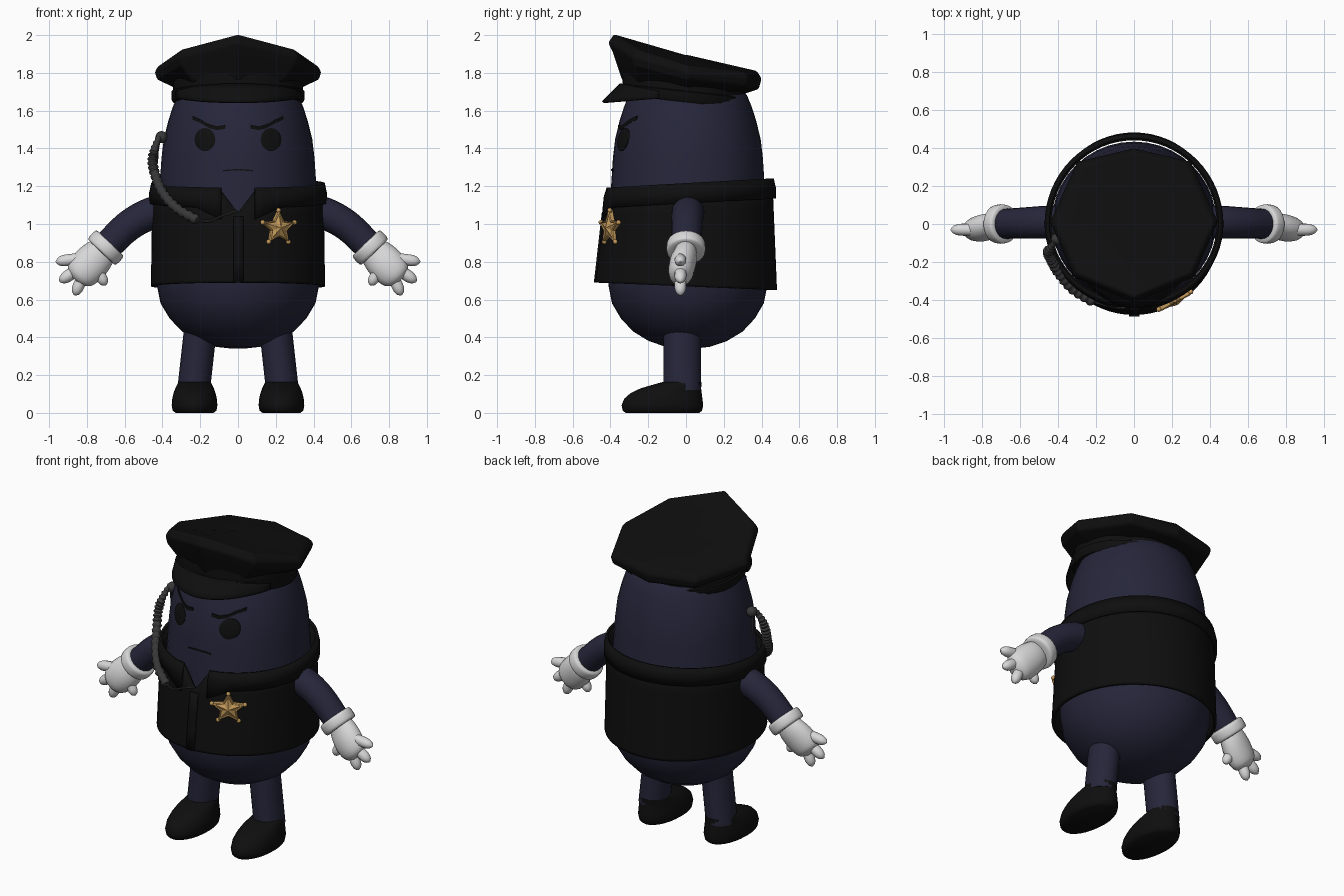
import bpy, bmesh, math
from mathutils import Vector

if "Cube" in bpy.data.objects:
    bpy.data.objects.remove(bpy.data.objects["Cube"])

def material(name, rgb):
    m = bpy.data.materials.new(name)
    m.diffuse_color = (*rgb, 1)
    m.use_nodes = True
    m.node_tree.nodes["Principled BSDF"].inputs["Base Color"].default_value = m.diffuse_color
    return m

NAVY = material("navy", (0.019, 0.019, 0.043))
BLACK = material("black", (0.0045, 0.0045, 0.0045))
WHITE = material("white", (0.68, 0.68, 0.68))
GOLD = material("gold", (0.55, 0.32, 0.10))
GREY = material("dark grey", (0.04, 0.04, 0.04))

def loft(name, rings, mat, closed=True, caps=True, thick=0, bevel=0, angle=40):
    """Skin a list of equal-length point rings."""
    bm = bmesh.new()
    rows = [[bm.verts.new(p) for p in r] for r in rings]
    n = len(rows[0])
    for a, b in zip(rows, rows[1:]):
        for i in range(n if closed else n - 1):
            j = (i + 1) % n
            bm.faces.new((a[i], a[j], b[j], b[i]))
    if closed and caps:
        bm.faces.new(rows[0])
        bm.faces.new(rows[-1])
    bmesh.ops.remove_doubles(bm, verts=bm.verts, dist=1e-5)
    bmesh.ops.recalc_face_normals(bm, faces=bm.faces)
    me = bpy.data.meshes.new(name)
    bm.to_mesh(me)
    bm.free()
    me.materials.append(mat)
    ob = bpy.data.objects.new(name, me)
    bpy.context.collection.objects.link(ob)
    if thick:
        mod = ob.modifiers.new("thickness", 'SOLIDIFY')
        mod.thickness, mod.offset = thick, 0
    if bevel:
        mod = ob.modifiers.new("soft edges", 'BEVEL')
        mod.width, mod.segments = bevel, 3
    bpy.ops.object.select_all(action='DESELECT')
    bpy.context.view_layer.objects.active = ob
    ob.select_set(True)
    bpy.ops.object.shade_smooth_by_angle(angle=math.radians(angle))
    return ob

def ellipse(cx, cy, z, rx, ry, n=32):
    return [(cx + rx * math.sin(k * math.tau / n), cy - ry * math.cos(k * math.tau / n), z)
            for k in range(n)]

def smooth_path(pts, steps):
    """Catmull-Rom samples through the points."""
    p = [Vector(q) for q in pts]
    p = [2 * p[0] - p[1]] + p + [2 * p[-1] - p[-2]]
    out = []
    for a, b, c, d in zip(p, p[1:], p[2:], p[3:]):
        for k in range(steps):
            t = k / steps
            out.append(0.5 * (2 * b + (c - a) * t + (2 * a - 5 * b + 4 * c - d) * t * t
                              + (3 * b - a - 3 * c + d) * t ** 3))
    return out + [p[-2]]

def tube(name, pts, radius, mat, n=16, wide=1.0, steps=4, angle=40):
    """Tube along a path; radius is a function of 0..1; wide stretches it along y."""
    path = smooth_path(pts, steps)
    rings = []
    for i, c in enumerate(path):
        t = (path[min(i + 1, len(path) - 1)] - path[max(i - 1, 0)]).normalized()
        u = (Vector((0, 1, 0)) - t * t.y).normalized()
        v = t.cross(u)
        r = radius(i / (len(path) - 1))
        rings.append([c + u * r * wide * math.cos(k * math.tau / n) + v * r * math.sin(k * math.tau / n)
                      for k in range(n)])
    return loft(name, rings, mat, angle=angle)

# egg body
PROFILE = [(0.34, 0.03), (0.35, 0.12), (0.38, 0.21), (0.43, 0.295), (0.5, 0.362), (0.58, 0.41),
           (0.68, 0.43), (0.85, 0.432), (1.05, 0.425), (1.2, 0.415), (1.35, 0.405), (1.45, 0.393),
           (1.55, 0.368), (1.62, 0.345), (1.68, 0.32), (1.74, 0.26), (1.79, 0.12)]
loft("body", [ellipse(0, 0.01, z, r, r * 0.98, 40) for z, r in PROFILE], NAVY)

def face_y(x, z):
    for (z0, r0), (z1, r1) in zip(PROFILE, PROFILE[1:]):
        if z0 <= z <= z1:
            r = r0 + (r1 - r0) * (z - z0) / (z1 - z0)
            return 0.01 - 0.98 * math.sqrt(r * r - x * x)

def face_strip(name, line, width, mat):
    rings = []
    for x, z in line:
        rings.append([(x, face_y(x, z) - d, z + h * width / 2)
                      for h, d in ((-1, -.004), (-1, .005), (1, .005), (1, -.004))])
    loft(name, rings, mat, angle=30)

# eyes, brows, mouth
for s in (-1, 1):
    rings = []
    for f, d in ((1, -0.005), (1, 0.004), (0.85, 0.008), (0.5, 0.008), (0.05, 0.008)):
        ring = []
        for k in range(24):
            a = k * math.tau / 24
            x, z = s * 0.175 + 0.055 * f * math.cos(a), 1.447 + 0.061 * f * math.sin(a)
            ring.append((x, face_y(x, z) - d, z))
        rings.append(ring)
    loft("eye", rings, BLACK)
    face_strip("brow", [(s * x, z) for x, z in ((.24, 1.562), (.20, 1.545), (.15, 1.517),
                                                (.11, 1.507), (.065, 1.515))], 0.02, BLACK)
face_strip("mouth", [(x / 100, 1.287 - 0.9 * (x / 100) ** 2) for x in range(-8, 9, 2)], 0.007, BLACK)

# vest shell, with a pointed neck opening at the front
N = 64
def vest_point(k, z, out=0.0):
    a = k * math.tau / N
    t = (z - 0.67) / 0.53
    front = 0.472 - 0.06 * t
    back = 0.472 - 0.022 * t
    c = math.cos(a)
    return ((0.452 - 0.008 * t + out) * math.sin(a), -((front if c > 0 else back) + out) * c, z)

def vest_top(k):
    k = min(k % N, N - k % N)
    if k < 2:
        return 1.06 + 0.055 * k
    return 1.195 - 0.025 * math.cos(k * math.tau / N)

def vest_bottom(k):
    return 0.67 + 0.02 * math.cos(k * math.tau / N)

rings = [[vest_point(k, vest_bottom(k) + f * (vest_top(k) - vest_bottom(k))) for k in range(N)]
         for f in (0, 0.03, 0.25, 0.5, 0.75, 1)]
loft("vest", rings, BLACK, caps=False, thick=0.018)

# turned collar with lapel points
span = range(2, N - 1)
def collar_low(k):
    m = min(k, N - k)
    return vest_top(k) - 0.085 - (0.06 * (5 - m) / 3 if m < 5 else 0)
loft("collar", [[vest_point(k, collar_low(k), 0.016) for k in span],
                [vest_point(k, vest_top(k) - 0.03, 0.018) for k in span],
                [vest_point(k, vest_top(k) + 0.02, 0.008) for k in span]],
     BLACK, closed=False, thick=0.016)
# front closing strip
loft("placket", [[(x, vest_point(0, z)[1] - 0.012, z) for x in (-0.025, 0.03)]
                 for z in (0.69, 0.8, 0.92, 1.04)], BLACK, closed=False, thick=0.012)

# cap: eight-sided crown, sloped band, visor
def octagon(front, fd, side, bd, back):
    half = [(0, *front), fd, (side[0], side[1], side[2]), bd]
    return half + [(0, *back)] + [(-x, y, z) for x, y, z in half[:0:-1]]

crown = [octagon((-.34, 1.76), (.24, -.25, 1.75), (.345, 0, 1.725), (.23, .23, 1.70), (.31, 1.69)),
         octagon((-.39, 1.91), (.30, -.28, 1.84), (.43, .01, 1.765), (.29, .32, 1.73), (.385, 1.715)),
         octagon((-.415, 1.96), (.315, -.28, 1.885), (.445, .01, 1.805), (.30, .33, 1.775), (.40, 1.77)),
         octagon((-.385, 2.005), (.30, -.26, 1.925), (.42, .01, 1.84), (.28, .31, 1.805), (.375, 1.81)),
         [(0, 0, 1.895)] * 8]
bm_crown = crown[:-1] + [[(0.02 * p[0], 0.02 * p[1], 1.895) for p in crown[3]]]
loft("cap_crown", bm_crown, BLACK, bevel=0.012, angle=25)

def band_ring(base, grow=0.0):
    return [(x, y, base - 0.11 * y) for x, y, _ in ellipse(0, -0.012, 0, 0.345 + grow, 0.325 + grow, 40)]
loft("cap_band", [band_ring(1.645), band_ring(1.66, .008), band_ring(1.70, .008), band_ring(1.705),
                  band_ring(1.76)], BLACK)

visor = []
for f in (0, 0.35, 0.7, 1):
    row = []
    for k in range(-10, 11):
        a = math.radians(6.7 * k)
        c = math.cos(a * 1.3)
        row.append((0.352 * math.sin(a), -0.012 - 0.332 * math.cos(a) - f * 0.095 * max(c, 0),
                    1.70 + 0.04 * c - f * (0.035 + 0.06 * c)))
    visor.append(row)
loft("cap_visor", visor, BLACK, closed=False, thick=0.014)

def round_end(r):
    return lambda t: r * (1 if t < 0.6 else max(0.12, math.sqrt(1 - ((t - 0.6) / 0.4) ** 2)))

for s in (-1, 1):
    # legs and shoes
    loft("leg", [ellipse(s * x, -0.02, z, 0.087, 0.1, 20) for x, z in ((.235, .12), (.215, .3), (.195, .48))],
         NAVY)
    shoe = [(0, -.125, .10, .195), (.012, -.125, .116, .21), (.04, -.125, .121, .216),
            (.075, -.12, .118, .207), (.105, -.105, .111, .188), (.13, -.08, .102, .16),
            (.15, -.045, .092, .127), (.163, -.022, .086, .103)]
    loft("shoe", [ellipse(s * 0.23, y, z, rx, ry, 28) for z, y, rx, ry in shoe], BLACK, angle=50)

    # arms
    tube("arm", [(s * .34, .01, 1.075), (s * .46, .01, 1.055), (s * .58, .005, .99), (s * .70, 0, .875)],
         lambda t: 0.09 - 0.012 * t, NAVY, n=20)

    # glove: rolled cuff, palm, three fingers and thumb
    w, d = Vector((s * 0.70, 0, 0.875)), Vector((s * 0.69, 0, -0.72))
    tube("glove_cuff", [w - d * .035, w - d * .028, w, w + d * .028, w + d * .035],
         lambda t: 0.078 + 0.026 * math.sqrt(max(0, 1 - (2 * t - 1) ** 2)), WHITE, n=24, steps=2)
    tube("palm", [w, w + d * .06 + Vector((0, -.005, 0)), w + d * .13 + Vector((0, -.02, 0)),
                  w + d * .20 + Vector((0, -.03, 0)), w + d * .235 + Vector((0, -.03, 0))],
         lambda t: 0.072 + 0.03 * math.sin(t * 2.6) - 0.05 * t ** 4, WHITE, wide=0.72)
    digits = (("finger", (.80, .82), (.89, .81), (.965, .80), .031),
              ("finger", (.82, .78), (.885, .735), (.945, .695), .032),
              ("finger", (.80, .76), (.838, .685), (.865, .622), .031),
              ("thumb", (.76, .79), (.727, .725), (.70, .675), .029))
    for name, *pts, r in digits:
        tube(name, [(s * x, -0.03, z) for x, z in pts], round_end(r), WHITE, n=12, steps=6)

# star badge with raised middle and ball tips
centre = Vector((0.212, -0.398, 0.98))
across, out = Vector((0.876, 0.482, 0)), Vector((0.482, -0.876, 0))
def star(scale, lift):
    return [centre + across * (1.1 * scale * r * math.sin(a)) + Vector((0, 0, scale * r * math.cos(a)))
            + out * lift for a, r in ((k * math.pi / 5, 0.092 if k % 2 == 0 else 0.046) for k in range(10))]
loft("star_badge", [star(1, -0.02), star(1, 0.014), star(0.88, 0.02), star(0.8, 0.013), star(0.74, 0.013),
                    star(0.05, 0.032)], GOLD, angle=20)

def ball(name, loc, r, mat):
    rings = [ellipse(loc[0], loc[1], loc[2] - r * math.cos(k * math.pi / 8),
                     *[r * max(0.05, math.sin(k * math.pi / 8))] * 2, 12) for k in range(9)]
    loft(name, rings, mat)
for p in star(1, 0.006)[::2]:
    ball("star_tip", p, 0.013, GOLD)

# radio earpiece, coiled cord and thin lead
ball("earpiece", (-0.405, -0.08, 1.46), 0.032, GREY)
tube("ear_lead", [(-.41, -.08, 1.46), (-.425, -.06, 1.40), (-.43, -.05, 1.33)], lambda t: 0.007, GREY, n=8)
tube("coiled_cord", [(-.412, -.09, 1.48), (-.44, -.13, 1.40), (-.452, -.15, 1.33), (-.435, -.19, 1.25),
                     (-.395, -.26, 1.16), (-.32, -.345, 1.08), (-.215, -.41, 1.02)],
     lambda t: (0.012 + 0.013 * min(1, t * 4)) * (1 + 0.16 * math.sin(t * 130)), GREY, n=10, steps=20)
tube("cord_lead", [(-.215, -.41, 1.02), (-.15, -.428, 1.015), (-.08, -.442, 1.045), (0, -.435, 1.07)],
     lambda t: 0.006, GREY, n=8)
